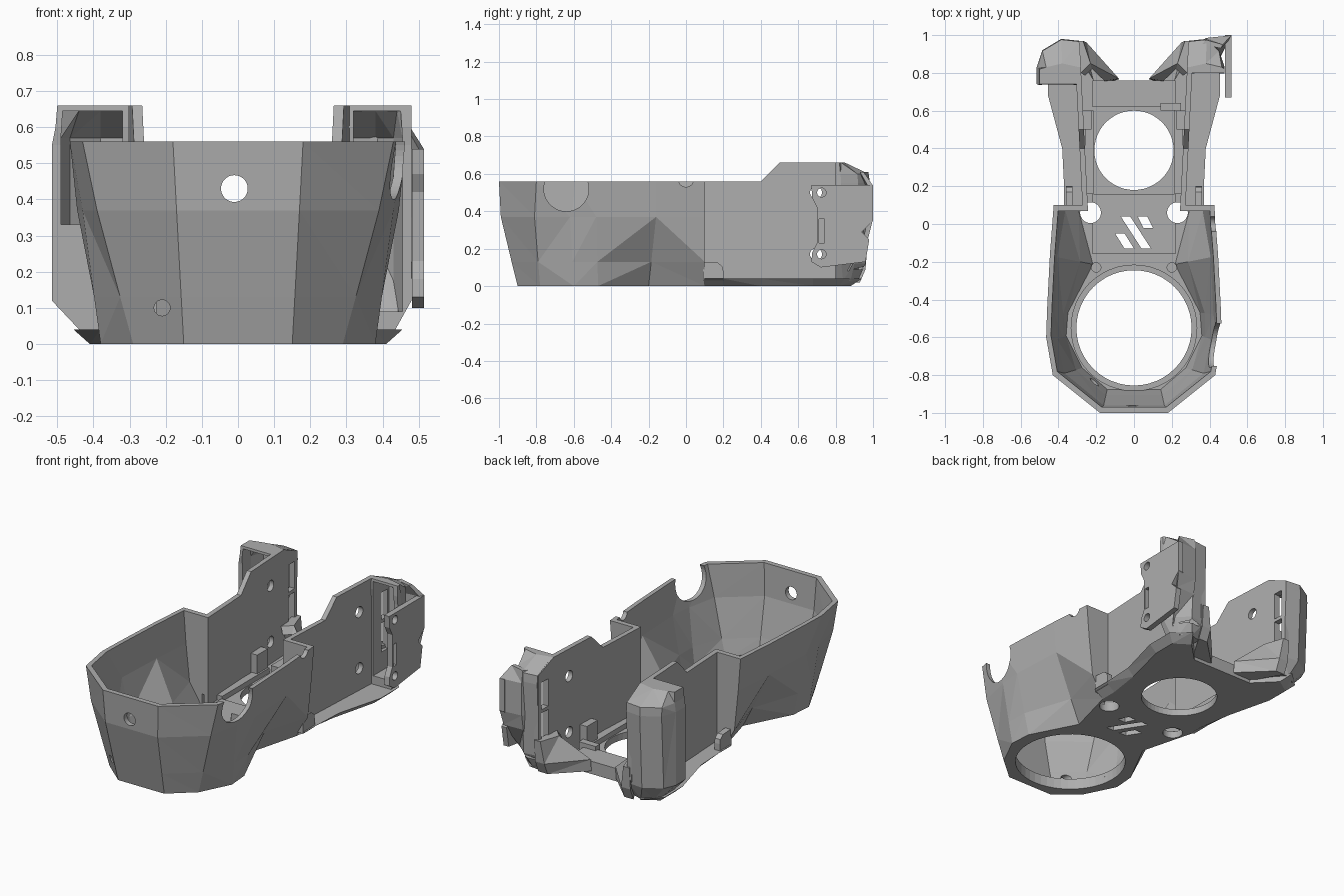
import bpy, bmesh, math
from mathutils import Matrix, Vector

if "Cube" in bpy.data.objects:
    bpy.data.objects.remove(bpy.data.objects["Cube"])

grey = bpy.data.materials.new("plain grey")
grey.use_nodes = True
grey.diffuse_color = (0.42, 0.42, 0.42, 1)
grey.node_tree.nodes["Principled BSDF"].inputs["Base Color"].default_value = (0.42, 0.42, 0.42, 1)


def loft(name, levels):
    """Solid through stacked outlines; levels = [(z, [(x, y), ...]), ...]."""
    bm = bmesh.new()
    rings = [[bm.verts.new((x, y, z)) for x, y in pts] for z, pts in levels]
    n = len(rings[0])
    for low, high in zip(rings, rings[1:]):
        for i in range(n):
            j = (i + 1) % n
            bm.faces.new((low[i], low[j], high[j], high[i]))
    bm.faces.new(rings[0])
    bm.faces.new(rings[-1])
    bm.normal_update()
    bmesh.ops.triangulate(bm, faces=bm.faces[:])
    bmesh.ops.recalc_face_normals(bm, faces=bm.faces[:])
    mesh = bpy.data.meshes.new(name)
    bm.to_mesh(mesh)
    bm.free()
    mesh.materials.append(grey)
    ob = bpy.data.objects.new(name, mesh)
    bpy.context.collection.objects.link(ob)
    return ob


def box(name, x, y, z):
    pts = [(x[0], y[0]), (x[1], y[0]), (x[1], y[1]), (x[0], y[1])]
    return loft(name, [(z[0], pts), (z[1], pts)])


def rod(centre, r, axis, depth, name="cutter"):
    """Round bar along an axis."""
    pts = [(r * math.cos(math.tau * i / 48), r * math.sin(math.tau * i / 48)) for i in range(48)]
    ob = loft(name, [(-depth / 2, pts), (depth / 2, pts)])
    turn = Vector((0, 0, 1)).rotation_difference(Vector(axis)).to_matrix().to_4x4()
    ob.data.transform(Matrix.Translation(centre) @ turn)
    return ob


def side_plate(name, profile, xa, xb):
    """Plate with a (y, z) profile between two x functions of y."""
    ob = loft(name, [(0, profile), (1, profile)])
    for v in ob.data.vertices:
        y, z, k = v.co
        v.co = (xb(y) if k else xa(y), y, z)
    return ob


def cut(objects, cutters):
    for ob in objects:
        for c in cutters:
            m = ob.modifiers.new("cut", "BOOLEAN")
            m.operation, m.solver, m.object = "DIFFERENCE", "EXACT", c
        bpy.context.view_layer.update()
        done = bpy.data.meshes.new_from_object(ob.evaluated_get(bpy.context.evaluated_depsgraph_get()))
        ob.modifiers.clear()
        ob.data = done
    for c in cutters:
        bpy.data.objects.remove(c)


def both(half):
    return half + [(-x, y) for x, y in reversed(half)]


# Faceted front bucket: half outlines from the nose to the rear step
low = [(.15, -.9), (.29, -.78), (.38, -.6), (.37, -.47), (.23, -.2), (.31, .1)]
mid = [(.17, -.99), (.39, -.81), (.43, -.62), (.445, -.48), (.43, -.16), (.41, .1)]
top = [(.18, -1), (.43, -.8), (.465, -.6), (.46, -.45), (.445, -.16), (.425, .1)]
knee = [(a + (c - a) * .36, b + (d - b) * .36) for (a, b), (c, d) in zip(low, mid)]
knee[-1] = (.385, .1)


def inset(pts):
    return both([(x * .945, -.45 + (y + .45) * .945) for x, y in pts])


bucket = loft("front_bucket", [(0, both(low)), (.13, both(knee)), (.37, both(mid)), (.56, both(top))])
cavity = loft("cutter", [(.04, inset(low)), (.15, inset(knee)), (.37, inset(mid)),
                         (.56, inset(top)), (.7, inset(top))])
cut([bucket], [
    cavity,
    box("cutter", (-.245, .245), (0, .2), (.04, .7)),
    rod((0, -.55, 0), .305, (0, 0, 1), .3),
    rod((-.01, -1, .43), .037, (0, 1, 0), .3),
    rod((-.21, -.87, .1), .022, (0, 1, 0), .2),
    rod((.45, -.64, .52), .12, (1, 0, 0), .3),
    rod((.45, 0, .57), .04, (1, 0, 0), .2),
])

# Raised lip round the large opening
lip = rod((0, -.55, .05), .335, (0, 0, 1), .03, "opening_lip")
cut([lip], [rod((0, -.55, .05), .305, (0, 0, 1), .2)])

# Rear floor with flared edge, and the middle platform
floor_low = [(.31, .1), (.31, .2), (.34, .4), (.41, .68), (.41, .82), (.32, .88), (.2, .76)]
floor_top = [(.37, .1), (.37, .2), (.38, .4), (.455, .68), (.455, .85), (.36, .94), (.2, .76)]
rear_floor = loft("rear_floor", [(0, both(floor_low)), (.04, both(floor_top))])
platform = box("middle_platform", (-.22, .22), (-.16, .16), (.035, .055))
slots = [
    [(-.07, .04), (-.02, .04), (.09, -.13), (.04, -.13)],
    [(.02, .04), (.07, .04), (.1, -.02), (.05, -.02)],
    [(-.1, -.05), (-.05, -.05), (0, -.13), (-.05, -.13)],
]
cut([bucket, rear_floor, platform],
    [loft("cutter", [(-.1, p), (.1, p)]) for p in slots]
    + [rod((s * .23, .06, 0), .055, (0, 0, 1), .2) for s in (-1, 1)]
    + [rod((0, .39, 0), .21, (0, 0, 1), .2)])

# Rear cross bar and its clip
box("rear_cross_bar", (-.22, .22), (.62, .76), (.03, .075))
box("bar_clip", (.14, .25), (.6, .64), (.04, .1))

wall_outline = [(.07, .03), (.07, .56), (.4, .56), (.5, .66), (.83, .66),
                (.96, .6), (.96, .14), (.89, .03)]

for s, side in ((1, "left"), (-1, "right")):
    # Straight side wall with screw holes and vent slots
    wall = side_plate(side + "_side_wall", wall_outline,
                      lambda y: s * (.24 + .05 * y), lambda y: s * (.268 + .05 * y))

    def vents():
        return [box("cutter", sorted((s * .2, s * .34)), (.875, .935), z)
                for z in ((.2, .37), (.39, .55))]

    cut([wall], vents() + [rod((s * .29, .695, z), .032, (1, 0, 0), .2) for z in (.17, .5)])

    # Hollow rear tower, open toward the front
    w, f = (.48, .8) if s > 0 else (.515, .74)

    def foot(pts):
        return [(s * x, y) for x, y in pts]

    shoulder = [(.29, f), (w, f), (w, .83), (w - .03, .92), (.385, .98), (.29, .97)]
    tower = loft(side + "_tower", [
        (.03, foot([(.29, f), (.43, f), (.43, .84), (.41, .88), (.35, .92), (.29, .9)])),
        (.12, foot([(.29, f), (w, f), (w, .83), (w - .03, .9), (.385, .96), (.29, .95)])),
        (.55, foot(shoulder)),
        (.6, foot([(min(x, .505), y - .004) for x, y in shoulder])),
        (.66, foot([(.29, f), (min(w, .5), f), (min(w, .5), .82), (.465, .83), (.38, .85), (.29, .83)])),
    ])
    z0 = .09 if s > 0 else .33
    duct = [(.32, .6), (w - .025, .6), (w - .025, .82), (w - .05, .9), (.38, .955), (.32, .945)]
    roof = [(.32, .6), (w - .03, .6), (w - .03, .8), (.44, .81), (.38, .82), (.32, .81)]
    cut([tower], [loft("cutter", [(z0, foot(duct)), (.57, foot(duct)), (.645, foot(roof))])] + vents())

    # Low angled nozzle at the back of the floor
    nozzle = loft(side + "_nozzle", [
        (.02, foot([(.2, .74), (.08, .765), (.25, .93), (.31, .93)])),
        (.09, foot([(.21, .75), (.08, .77), (.25, .96), (.31, .96)])),
        (.22, foot([(.28, .8), (.23, .85), (.27, .97), (.31, .97)])),
    ])
    cut([nozzle], [loft("cutter", [
        (.05, foot([(.2, .7), (.13, .7), (.14, .8), (.25, .9)])),
        (.18, foot([(.26, .7), (.2, .7), (.23, .87), (.27, .92)])),
    ])])

    # Inner rail, bracket, step tab and screw boss
    box(side + "_inner_rail", sorted((s * .215, s * .26)), (.16, .6), (.03, .07))
    box(side + "_bracket", sorted((s * .225, s * .28)), (.5, .6), (.03, .18))
    tab = [(.09, .03), (.09, .13), (.17, .125), (.195, .105), (.2, .08), (.2, .03)]
    side_plate(side + "_step_tab", tab, lambda y: s * .325, lambda y: s * .36)
    rod((s * .2, -.23, .05), .027, (0, 0, 1), .04, side + "_screw_boss")

# Scalloped mounting plate beside the left tower
plate_outline = [(.67, .54), (1, .54), (1, .35), (.94, .29), (.98, .25), (.96, .13), (.72, .1),
                 (.67, .13), (.675, .18), (.7, .23), (.7, .42), (.675, .47)]
plate = side_plate("mounting_plate", plate_outline, lambda y: .482, lambda y: .515)
cut([plate], [rod((.5, .725, z), .024, (1, 0, 0), .1) for z in (.17, .5)]
    + [box("cutter", (.4, .6), (.71, .74), (.23, .36))])

# Tapered rear skin joining the plate to its tower
skin = [(.36, .955), (.5, .97), (.514, .998), (.38, .985)]
loft("plate_rear_skin", [
    (.08, [(.35, .88), (.44, .85), (.45, .87), (.37, .92)]),
    (.26, [(.36, .94), (.49, .95), (.505, .975), (.38, .97)]),
    (.35, skin), (.54, skin),
    (.61, [(.36, .95), (.46, .93), (.47, .95), (.38, .975)]),
])
